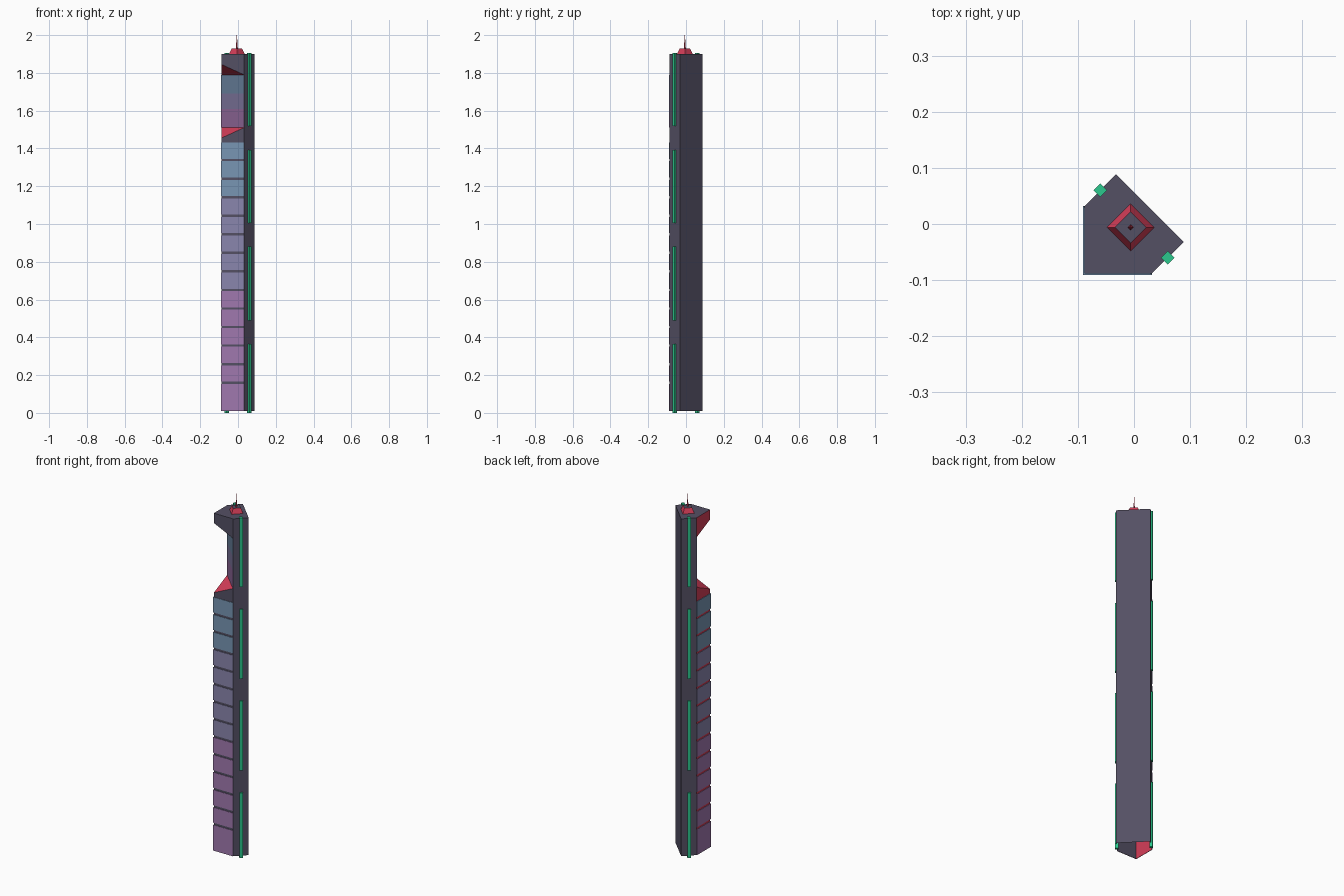
import bpy, bmesh, math
from mathutils import Vector

if "Cube" in bpy.data.objects:
    bpy.data.objects.remove(bpy.data.objects["Cube"])


def material(name, hex_code):
    """Flat material from an sRGB hex colour."""
    lin = []
    for i in (0, 2, 4):
        c = int(hex_code[i:i + 2], 16) / 255
        lin.append(c / 12.92 if c <= 0.04045 else ((c + 0.055) / 1.055) ** 2.4)
    m = bpy.data.materials.new(name)
    m.diffuse_color = (*lin, 1)
    m.use_nodes = True
    m.node_tree.nodes["Principled BSDF"].inputs["Base Color"].default_value = m.diffuse_color
    return m


GREY = material("slate grey", "545064")
RED = material("crimson", "D63E59")
GREEN = material("neon green", "2BC98D")
FLOOR_GLASS = [material("purple glass", "A079AF"), material("lilac glass", "8A86AD"),
               material("blue glass", "7896B4")]
ATRIUM_GLASS = [material("deep purple glass", "90689A"), material("deep lilac glass", "7C759B"),
                material("deep blue glass", "68819D")]


def finish(name, bm, mats):
    bmesh.ops.recalc_face_normals(bm, faces=bm.faces)
    me = bpy.data.meshes.new(name)
    bm.to_mesh(me)
    bm.free()
    for m in mats:
        me.materials.append(m)
    ob = bpy.data.objects.new(name, me)
    bpy.context.collection.objects.link(ob)
    return ob


def prism(name, plan, z0, z1, mat, scale=1, mats=None):
    """Extrude a plan polygon from z0 to z1, the top scaled about its centre."""
    bm = bmesh.new()
    mid = sum((Vector(p) for p in plan), Vector((0, 0))) / len(plan)
    low = [bm.verts.new((*p, z0)) for p in plan]
    top = [bm.verts.new((*(mid + (Vector(p) - mid) * scale), z1)) for p in plan]
    n = len(plan)
    bm.faces.new(low)
    cap = bm.faces.new(top)
    for i in range(n):
        bm.faces.new((low[i], low[(i + 1) % n], top[(i + 1) % n], top[i]))
    if mats:
        cap.material_index = 1
    return finish(name, bm, mats or [mat])


def diamond(x, y, r):
    return [(x + r, y), (x, y + r), (x - r, y), (x, y - r)]


# Tower shell: five-sided plan, open underneath, corner cut away near the top
S, T = 0.088, 0.032
BASE, SILL, LINTEL, ROOF = 0.01, 1.51, 1.79, 1.9
plan = {"a": (-S, -S), "b": (T, -S), "c": (0.0885, -T), "d": (-T, 0.0885), "e": (-S, T)}
bm = bmesh.new()
cache = {}


def v(key, z):
    if (key, z) not in cache:
        cache[key, z] = bm.verts.new((*plan[key], z))
    return cache[key, z]


def face(mat_index, *points):
    bm.faces.new([v(k, z) for k, z in points]).material_index = mat_index


LOW, HIGH = 1.455, 1.845
face(0, ("b", BASE), ("c", BASE), ("c", ROOF), ("b", ROOF), ("b", LINTEL), ("b", SILL))
face(0, ("c", BASE), ("d", BASE), ("d", ROOF), ("c", ROOF))
face(0, ("d", BASE), ("e", BASE), ("e", SILL), ("e", LINTEL), ("e", ROOF), ("d", ROOF))
for key, col in (("b", 0), ("e", 1)):          # front is grey, left is red
    face(col, ("a", BASE), (key, BASE), (key, SILL), ("a", LOW))
    face(col, ("a", HIGH), (key, LINTEL), (key, ROOF), ("a", ROOF))
face(1, ("a", LOW), ("b", SILL), ("e", SILL))
face(1, ("a", HIGH), ("e", LINTEL), ("b", LINTEL))
face(0, ("b", SILL), ("b", LINTEL), ("e", LINTEL), ("e", SILL))
face(0, *[(k, ROOF) for k in "abcde"])
finish("tower_shell", bm, [GREY, RED])

# Glazed floors wrapping the front left corner
O = 0.0905
wrap = [(-S, T), (-O, T), (-O, -O), (T, -O), (T, -S), (-S, -S)]
STEP = 0.0982
for i in range(14):
    z0 = BASE if i == 0 else 0.166 + (i - 1) * STEP
    z1 = 0.154 + i * STEP
    tint = 0 if i < 6 else 1 if i < 11 else 2
    prism(f"floor_glass_{i + 1}", wrap, z0, z1, FLOOR_GLASS[tint])

# Tinted glass on the recessed diagonal wall
k = 0.0015
pane = [(T, -S), (-S, T), (-S - k, T - k), (T - k, -S - k)]
for i, (z0, z1) in enumerate(((SILL, 1.61), (1.61, 1.69), (1.69, LINTEL))):
    prism(f"atrium_glass_{i + 1}", pane, z0, z1, ATRIUM_GLASS[i])

# Green light bars on both chamfered sides
for side, s in (("right", 1), ("left", -1)):
    for i, (z0, z1) in enumerate(((0, 0.365), (0.49, 0.88), (1.005, 1.393), (1.52, 1.906))):
        prism(f"light_bar_{side}_{i + 1}", diamond(0.06 * s, -0.06 * s, 0.012), z0, z1, GREEN)

# Roof plinth and mast
C = -0.006
prism("roof_plinth", diamond(C, C, 0.042), ROOF, 1.928, RED, 0.66, [RED, GREY])
prism("mast_base", diamond(C, C, 0.005), 1.928, 1.965, RED, 0.6)
prism("mast_tip", diamond(C, C, 0.0025), 1.965, 2.0, RED, 0.4)
